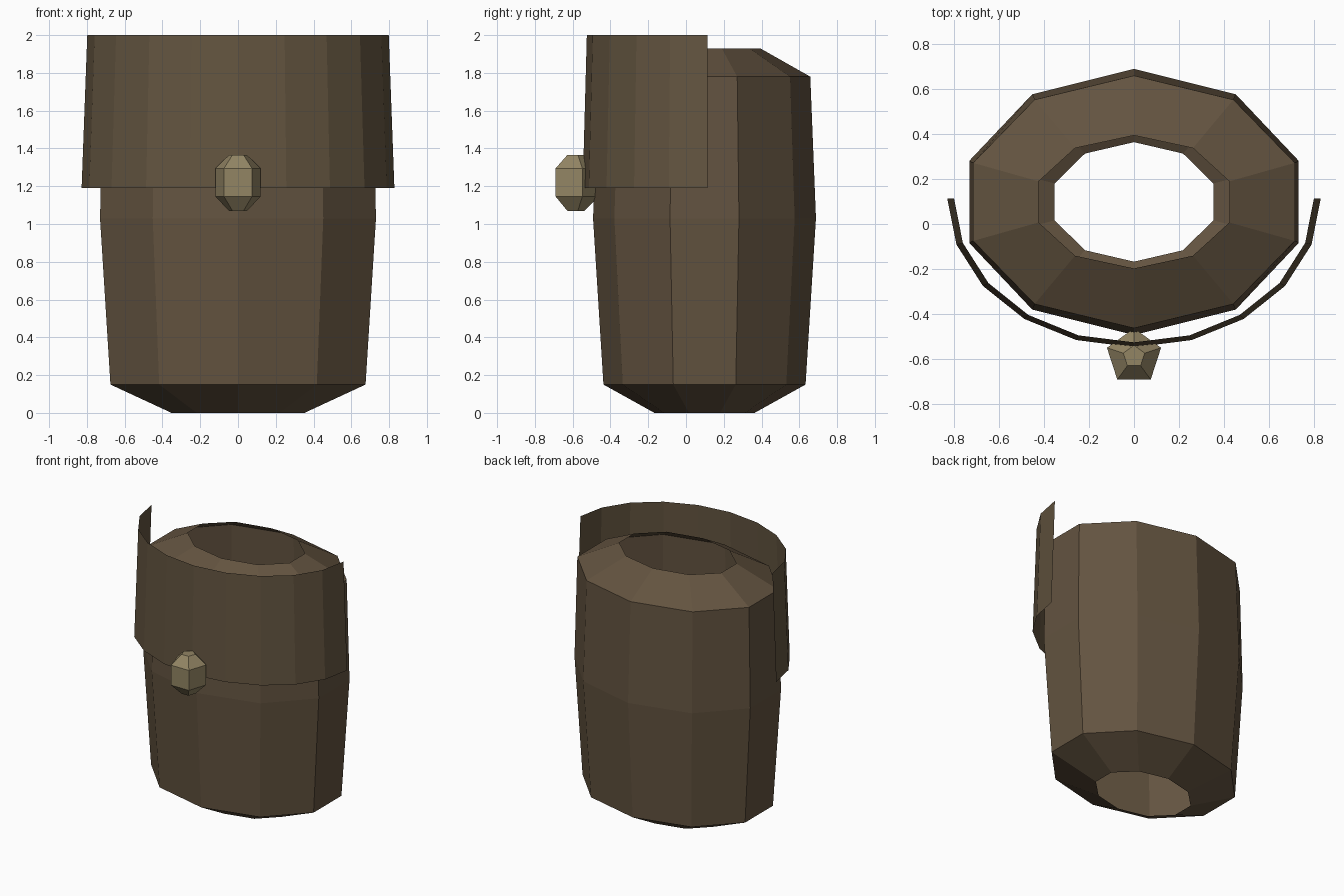
import bpy
import bmesh
from math import sin, cos, pi

cube = bpy.data.objects.get("Cube")
if cube:
    bpy.data.objects.remove(cube, do_unlink=True)


def material(name, colour):
    mat = bpy.data.materials.new(name)
    mat.use_nodes = True
    rgba = (*colour, 1)
    mat.diffuse_color = rgba
    bsdf = mat.node_tree.nodes["Principled BSDF"]
    bsdf.inputs["Base Color"].default_value = rgba
    bsdf.inputs["Roughness"].default_value = 0.9
    return mat


def loft(name, rings, sides, centre_y, mat, start=pi / 2, sweep=2 * pi, capped=False):
    """Flat-faced shell through elliptical rings given as (z, radius_x, radius_y)."""
    closed = sweep > 6
    bm = bmesh.new()
    count = sides if closed else sides + 1
    loops = []
    for z, rx, ry in rings:
        angles = [start + sweep * i / sides for i in range(count)]
        loops.append([bm.verts.new((rx * cos(a), centre_y + ry * sin(a), z)) for a in angles])
    for low, high in zip(loops, loops[1:]):
        for i in range(sides):
            j = (i + 1) % count
            bm.faces.new((low[i], low[j], high[j], high[i]))
    if capped:
        bm.faces.new(loops[0][::-1])
        bm.faces.new(loops[-1])
    mesh = bpy.data.meshes.new(name)
    bm.to_mesh(mesh)
    bm.free()
    mesh.materials.append(mat)
    obj = bpy.data.objects.new(name, mesh)
    bpy.context.collection.objects.link(obj)
    return obj


leather = material("brown leather", (0.125, 0.087, 0.051))
flap_leather = material("flap leather", (0.125, 0.09, 0.051))
horn = material("pale horn", (0.29, 0.235, 0.127))

# Pouch body: ten-sided shell, open at both ends
loft("pouch_body", [
    (0, 0.37, 0.265),
    (0.15, 0.71, 0.535),
    (1.03, 0.768, 0.59),
    (1.78, 0.75, 0.56),
    (1.93, 0.445, 0.295),
], 10, 0.098, leather)

# Front flap: thin half-ellipse sheet, slightly tapered
loft("front_flap", [(1.19, 0.828, 0.66), (2.0, 0.798, 0.638)],
     10, 0.113, flap_leather, start=pi, sweep=pi)

# Toggle: five-sided bead on the lower edge of the flap
loft("toggle", [
    (1.07, 0.05, 0.05),
    (1.145, 0.126, 0.126),
    (1.295, 0.126, 0.126),
    (1.365, 0.05, 0.05),
], 5, -0.588, horn, capped=True)
